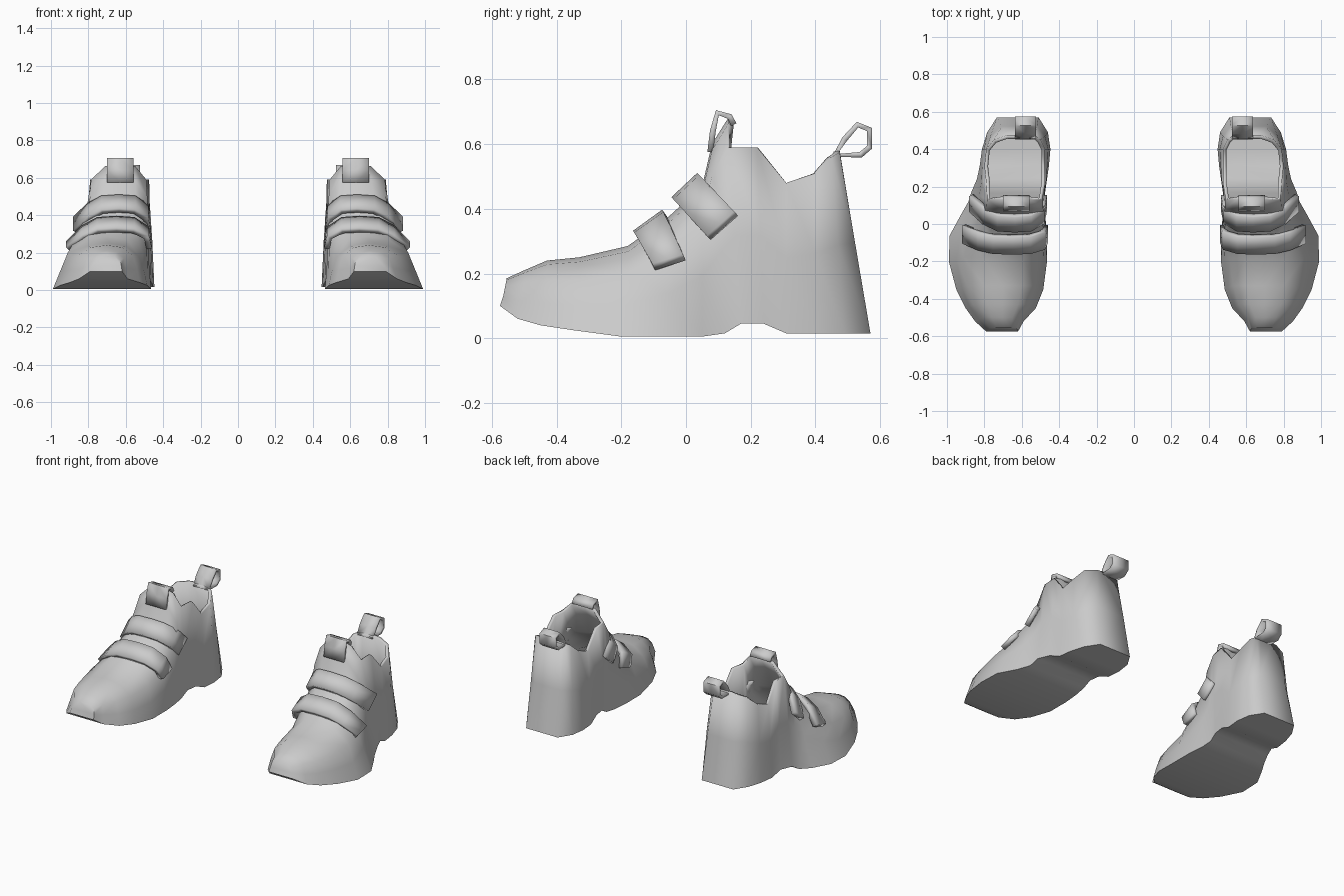
import bpy, bmesh, math

cube = bpy.data.objects.get("Cube")
if cube:
    bpy.data.objects.remove(cube, do_unlink=True)

grey = bpy.data.materials.new("plain_grey")
grey.use_nodes = True
COLOUR = (0.6, 0.6, 0.6, 1)
grey.diffuse_color = COLOUR
grey.node_tree.nodes["Principled BSDF"].inputs["Base Color"].default_value = COLOUR


def make_object(name, bm, thickness, offset, angle):
    """Turn a bmesh sheet into a smooth shaded part with thickness."""
    bmesh.ops.recalc_face_normals(bm, faces=bm.faces)
    mesh = bpy.data.meshes.new(name)
    bm.to_mesh(mesh)
    bm.free()
    mesh.materials.append(grey)
    obj = bpy.data.objects.new(name, mesh)
    bpy.context.collection.objects.link(obj)
    solid = obj.modifiers.new("thickness", "SOLIDIFY")
    solid.thickness = thickness
    solid.offset = offset
    bpy.ops.object.select_all(action="DESELECT")
    obj.select_set(True)
    bpy.context.view_layer.objects.active = obj
    bpy.ops.object.shade_smooth_by_angle(angle=math.radians(angle))
    return obj


def loft(bm, rows, keep=lambda i, j: True):
    """Bridge neighbouring rows of points with quads."""
    grid = [[bm.verts.new(p) for p in row] for row in rows]
    for i in range(len(grid) - 1):
        for j in range(len(grid[i]) - 1):
            if keep(i, j):
                bm.faces.new((grid[i][j], grid[i][j + 1], grid[i + 1][j + 1], grid[i + 1][j]))
    return grid


# Shoe sections from toe to heel: y at sole and top, z of sole, shoulder and top,
# then inner and outer x at the sole and at the shoulder
SECTIONS = [
    (-.575, -.555, .10, .16, .185, .62, .79, .63, .77),
    (-.52, -.50, .06, .17, .21, .59, .85, .61, .81),
    (-.45, -.43, .04, .18, .24, .525, .90, .56, .86),
    (-.35, -.33, .025, .18, .25, .485, .95, .53, .89),
    (-.20, -.18, .005, .2, .285, .465, .99, .51, .91),
    (-.06, -.06, .005, .27, .37, .465, .985, .49, .87),
    (.05, .05, .005, .38, .47, .475, .925, .485, .82),
    (.12, .08, .015, .50, .60, .48, .885, .485, .79),
    (.17, .13, .045, .59, .68, .475, .87, .49, .785),
    (.24, .22, .045, .59, .59, .465, .84, .475, .79),
    (.31, .31, .015, .48, .48, .455, .825, .475, .80),
    (.40, .40, .015, .51, .51, .447, .813, .475, .79),
    (.49, .45, .015, .56, .56, .46, .785, .50, .75),
    (.57, .475, .015, .575, .58, .51, .733, .53, .68),
]
LAST_ARCH = 8  # behind this section the collar is open


def section_points(s, side):
    yb, yt, zb, zs, zt, xi, xo, si, so = s
    mid = lambda a, b, t: a + (b - a) * t
    pts = [
        (xi, yb, zb), (mid(xi, si, .4), mid(yb, yt, .5), mid(zb, zs, .5)), (si, yt, zs),
        (mid(si, so, .2), yt, mid(zs, zt, .8)), (mid(si, so, .47), yt, zt),
        (mid(si, so, .75), yt, mid(zs, zt, .8)), (so, yt, zs),
        (mid(xo, so, .5), mid(yb, yt, .5), mid(zb, zs, .5)), (xo, yb, zb),
    ]
    pts.append(pts[0])
    return [(x * side, y, z) for x, y, z in pts]


def shoe_body(name, side):
    bm = bmesh.new()
    rows = [section_points(s, side) for s in SECTIONS]
    grid = loft(bm, rows, lambda i, j: i < LAST_ARCH or not 2 <= j <= 5)
    # toe tip and heel wall
    bm.faces.new(grid[0][:-1])
    bm.faces.new(grid[-1][:-1])
    bmesh.ops.remove_doubles(bm, verts=bm.verts, dist=.0005)
    loose = [v for v in bm.verts if not v.link_faces]
    bmesh.ops.delete(bm, geom=loose, context="VERTS")
    make_object(name, bm, .02, -1, 62)


# Strap shape across the foot: fraction of width, fraction of the drop
ARCH = [(0, 1), (.03, .4), (.19, .05), (.4, 0), (.63, .05), (.81, .37), (1, 1)]


def strap(name, side, top_front, top_back, low_front, low_back, xi, xo):
    bm = bmesh.new()
    middle = [[(a + b) / 2 for a, b in zip(p, q)]
              for p, q in ((top_front, top_back), (low_front, low_back))]
    rows = []
    for top, low in ((top_front, low_front), middle, (top_back, low_back)):
        rows.append([(side * (xi + (xo - xi) * u),
                      top[0] + (low[0] - top[0]) * d,
                      top[1] + (low[1] - top[1]) * d) for u, d in ARCH])
    loft(bm, rows)
    make_object(name, bm, .03, 0, 50)


def ribbon(name, side, path, x, width):
    """A narrow folded band following a path in the y-z plane."""
    bm = bmesh.new()
    loft(bm, [[(side * (x + k * width / 2), y, z) for y, z in path] for k in (-1, 0, 1)])
    bmesh.ops.remove_doubles(bm, verts=bm.verts, dist=.0005)
    make_object(name, bm, .018, 0, 50)


TONGUE_TAB = [(.075, .575), (.083, .64), (.097, .697), (.135, .685), (.148, .66)]
HEEL_LOOP = [(.46, .565), (.49, .615), (.53, .66), (.567, .645),
             (.567, .59), (.54, .567), (.46, .565)]

for label, side in (("left", 1), ("right", -1)):
    shoe_body(label + "_shoe_body", side)
    strap(label + "_lower_strap", side, (-.155, .32), (-.065, .385),
          (-.10, .22), (-.005, .25), .475, .91)
    strap(label + "_upper_strap", side, (-.035, .425), (.045, .50),
          (.07, .31), (.155, .385), .48, .87)
    ribbon(label + "_tongue_tab", side, TONGUE_TAB, .63, .14)
    ribbon(label + "_heel_loop", side, HEEL_LOOP, .58, .11)
